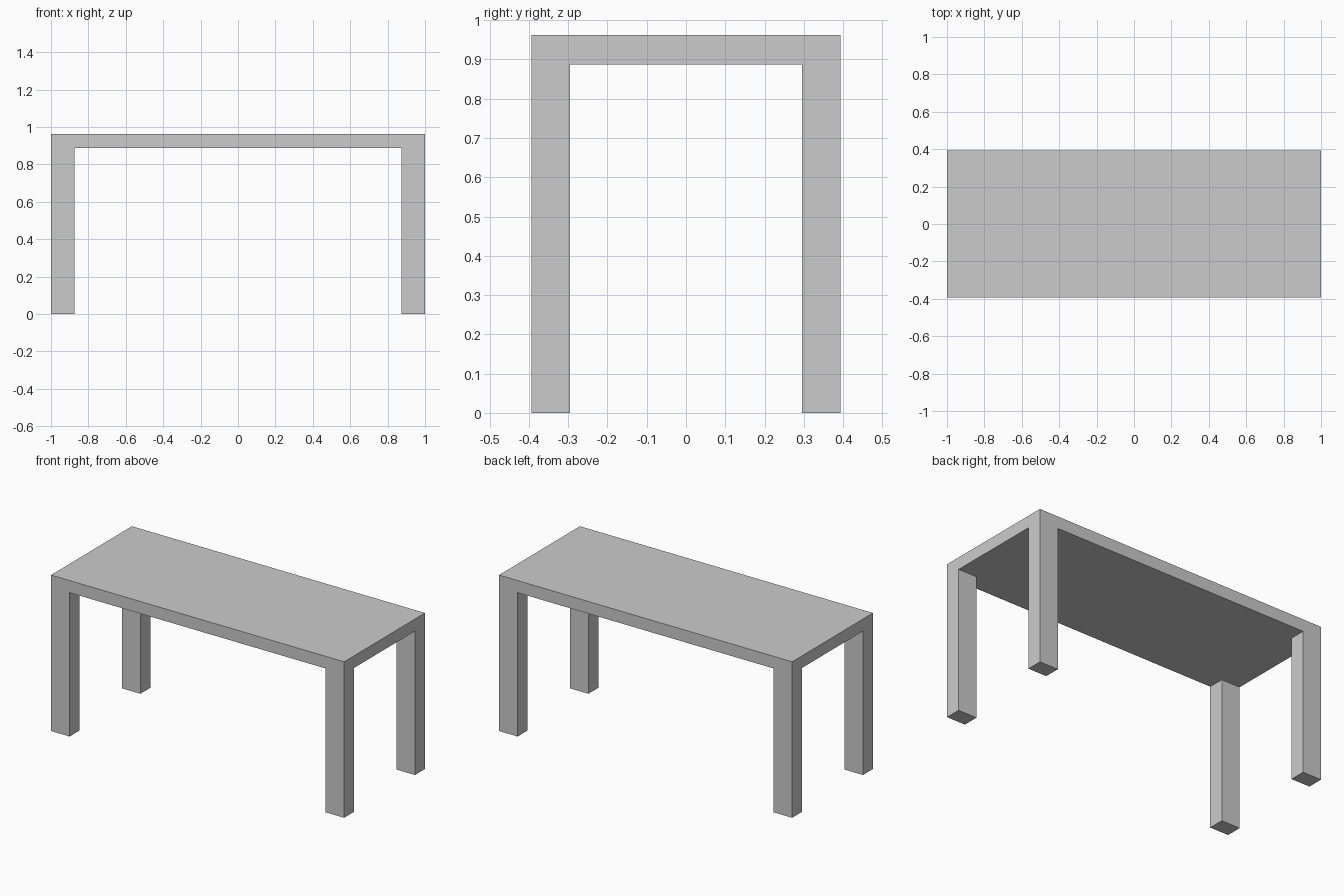
import bpy
import bmesh

if "Cube" in bpy.data.objects:
    bpy.data.objects.remove(bpy.data.objects["Cube"])

HALF_X, HALF_Y = 1.0, 0.394      # tabletop half sizes
LEG_X, LEG_Y = 0.873, 0.296      # inner faces of the legs
TOP, UNDERSIDE = 0.962, 0.887    # tabletop heights


def extrude_down(bm, faces, z):
    """Extrude faces as a region down to height z and remove the originals' caps."""
    result = bmesh.ops.extrude_face_region(bm, geom=faces)["geom"]
    for v in result:
        if isinstance(v, bmesh.types.BMVert):
            v.co.z = z
    return [f for f in result if isinstance(f, bmesh.types.BMFace)]


bm = bmesh.new()

# Tabletop: a 3 x 3 grid whose corner cells match the leg footprints
xs = (-HALF_X, -LEG_X, LEG_X, HALF_X)
ys = (-HALF_Y, -LEG_Y, LEG_Y, HALF_Y)
grid = [[bm.verts.new((x, y, TOP)) for y in ys] for x in xs]
for i in range(3):
    for j in range(3):
        bm.faces.new((grid[i][j], grid[i + 1][j], grid[i + 1][j + 1], grid[i][j + 1]))
top_faces = list(bm.faces)
under = extrude_down(bm, [f for f in (bmesh.ops.duplicate(bm, geom=top_faces)["geom"])
                          if isinstance(f, bmesh.types.BMFace)], UNDERSIDE)
bmesh.ops.remove_doubles(bm, verts=bm.verts, dist=1e-5)

# Legs: the four corner cells of the underside pulled to the floor, flush with the sides
for face in [f for f in under if f.is_valid]:
    c = face.calc_center_median()
    if abs(c.x) > LEG_X and abs(c.y) > LEG_Y:
        extrude_down(bm, [face], 0.0)
        if face.is_valid:
            bm.faces.remove(face)

# Merge coplanar cells so only the real edges remain
bmesh.ops.recalc_face_normals(bm, faces=bm.faces)
bmesh.ops.dissolve_limit(bm, angle_limit=0.01, verts=bm.verts, edges=bm.edges)
bmesh.ops.recalc_face_normals(bm, faces=bm.faces)

mesh = bpy.data.meshes.new("table")
bm.to_mesh(mesh)
bm.free()
table = bpy.data.objects.new("table", mesh)
bpy.context.collection.objects.link(table)
